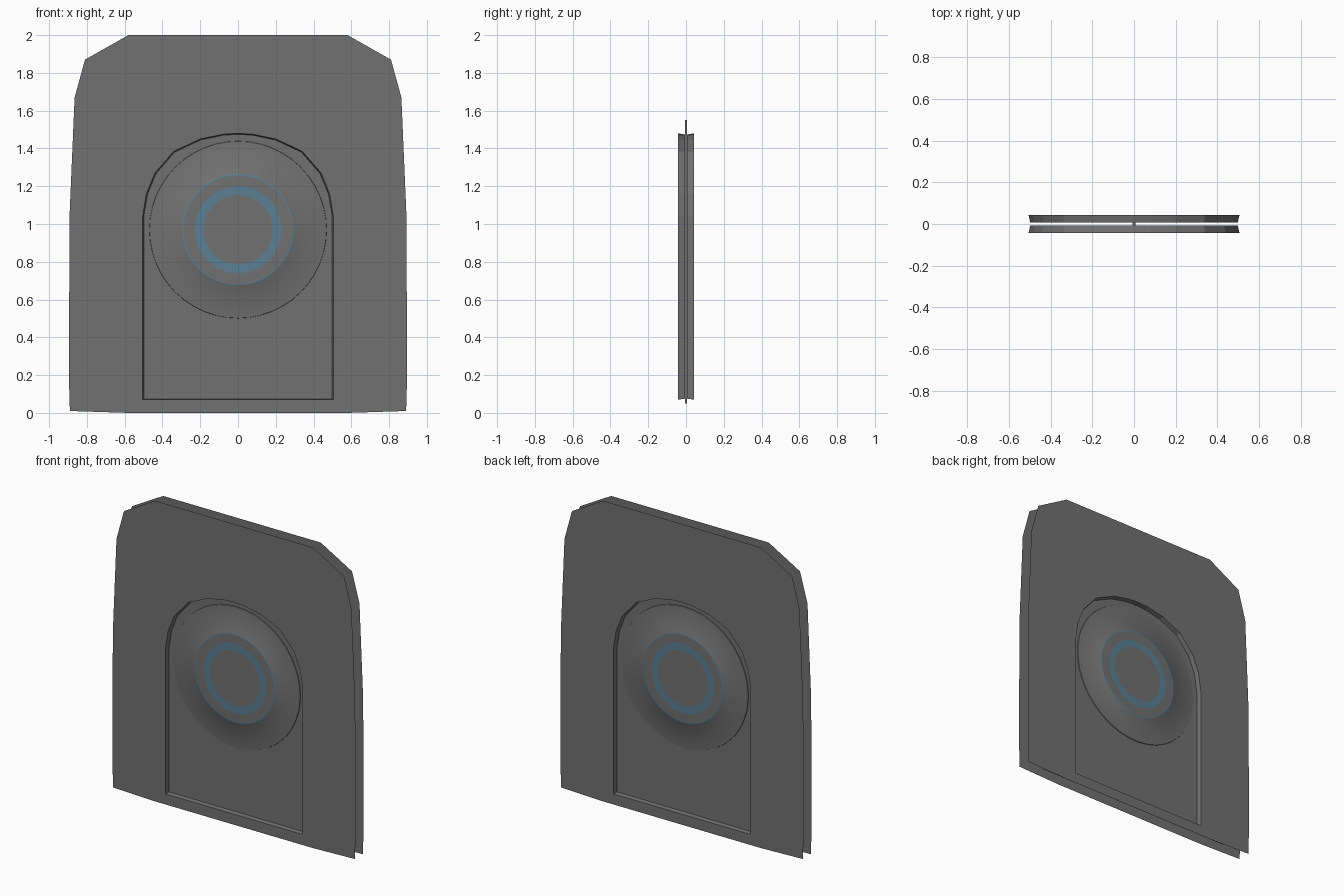
import bpy, bmesh, math
from mathutils import Matrix

cube = bpy.data.objects.get("Cube")
if cube:
    bpy.data.objects.remove(cube, do_unlink=True)


def material(name, rgb):
    m = bpy.data.materials.new(name)
    m.use_nodes = True
    m.diffuse_color = (*rgb, 1)
    m.node_tree.nodes["Principled BSDF"].inputs["Base Color"].default_value = (*rgb, 1)
    return m


GREY = material("steel grey", (0.165, 0.165, 0.165))
BLUE = material("muted blue", (0.105, 0.215, 0.29))


def finish(name, bm, smooth=False):
    mesh = bpy.data.meshes.new(name)
    bm.to_mesh(mesh)
    bm.free()
    ob = bpy.data.objects.new(name, mesh)
    bpy.context.collection.objects.link(ob)
    for m in (GREY, BLUE):
        mesh.materials.append(m)
    if smooth:
        bpy.context.view_layer.objects.active = ob
        ob.select_set(True)
        bpy.ops.object.shade_smooth_by_angle(angle=math.radians(30))
        ob.select_set(False)
    return ob


def mirrored(half):
    """Close a right-hand outline (bottom to top) with its mirror image."""
    return half + [(-x, z) for x, z in reversed(half) if x > 0]


def loop(bm, points, y):
    verts = [bm.verts.new((x, y, z)) for x, z in points]
    edges = [bm.edges.new((a, b)) for a, b in zip(verts, verts[1:] + verts[:1])]
    return verts, edges


def face_outward(bm, side):
    for f in bm.faces:
        f.normal_update()
        if f.normal.y * side < 0:
            f.normal_flip()


WALL_Y, LEAF_Y = 0.042, 0.012
outline = mirrored([(0.58, 0), (0.89, 0.01), (0.895, 0.18), (0.892, 1.04),
                    (0.865, 1.67), (0.81, 1.87), (0.58, 2)])
arch = mirrored([(0.505, 0.07), (0.505, 1.04), (0.485, 1.16), (0.44, 1.27),
                 (0.34, 1.385), (0.2, 1.45), (0.08, 1.475), (0, 1.48)])
narrow = [(x * 0.985, 0.075 + (z - 0.07) * 0.992) for x, z in arch]

for side, label in ((-1, "front"), (1, "back")):
    # Wall sheet with the arched opening
    bm = bmesh.new()
    edges = loop(bm, outline, side * WALL_Y)[1] + loop(bm, arch, side * WALL_Y)[1]
    bmesh.ops.triangle_fill(bm, use_beauty=True, edges=edges)
    face_outward(bm, side)
    finish(label + "_wall", bm)

    # Reveal lining the opening, tapering in to the door
    bm = bmesh.new()
    outer = loop(bm, arch, side * WALL_Y)[0]
    inner = loop(bm, narrow, side * LEAF_Y / 2)[0]
    for i in range(len(outer)):
        j = (i + 1) % len(outer)
        f = bm.faces.new((outer[i], outer[j], inner[j], inner[i]))
        f.normal_update()
        c = f.calc_center_median()
        if f.normal.x * c.x + f.normal.z * (c.z - 0.8) > 0:
            f.normal_flip()
    finish(label + "_reveal", bm)

    # Two sliding door leaves that run on inside the wall
    for sx, hand in ((1, "left"), (-1, "right")):
        bm = bmesh.new()
        corners = [(0.002, 0.04), (0.73, 0.04), (0.73, 1.69), (0.002, 1.69)]
        bm.faces.new(loop(bm, [(sx * x, z) for x, z in corners], side * LEAF_Y)[0])
        face_outward(bm, side)
        finish(label + "_" + hand + "_leaf", bm)

    # Shallow round boss: radius, height, colour of the band leading to it
    profile = [(0.47, 0.010, 0), (0.468, 0.016, 0), (0.3, 0.030, 0),
               (0.295, 0.033, 0), (0.288, 0.0332, 1), (0.23, 0.034, 0),
               (0.183, 0.034, 1), (0, 0.034, 0)]
    segs = 48
    bm = bmesh.new()
    rings = []
    for r, h, _ in profile[:-1]:
        pts = [(r * math.cos(math.tau * k / segs), 0.97 + r * math.sin(math.tau * k / segs))
               for k in range(segs)]
        rings.append(loop(bm, pts, side * h)[0])
    for a, b, row in zip(rings, rings[1:], profile[1:]):
        for k in range(segs):
            n = (k + 1) % segs
            bm.faces.new((a[k], a[n], b[n], b[k])).material_index = row[2]
    bm.faces.new(rings[-1])
    face_outward(bm, side)
    finish(label + "_boss", bm, smooth=True)

# Seal behind the seam between the leaves
bm = bmesh.new()
bmesh.ops.create_cube(bm, size=1, matrix=Matrix.Translation((0, 0, 0.8))
                      @ Matrix.Diagonal((0.012, 0.012, 1.5, 1)))
finish("seam_seal", bm)
